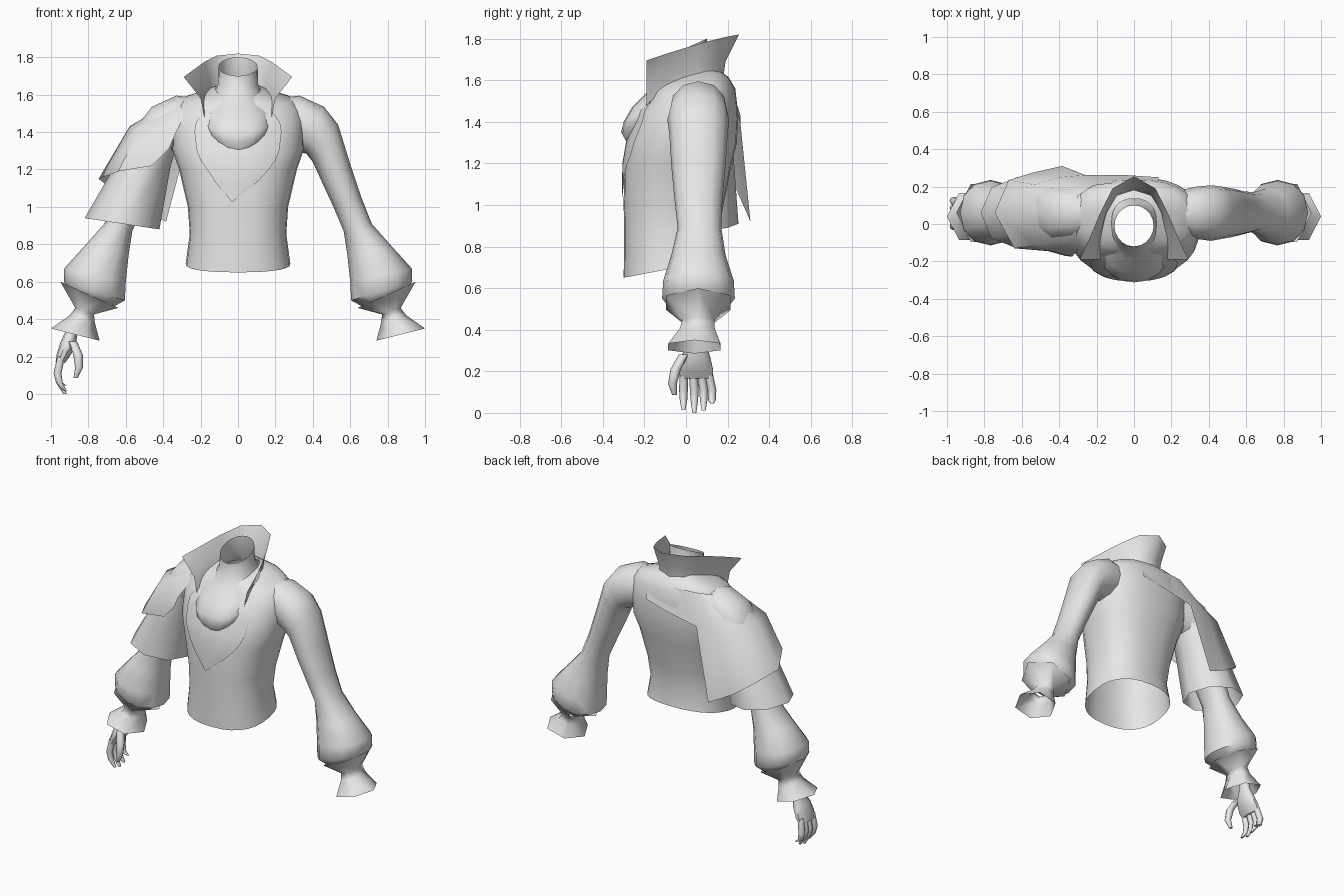
import bpy, bmesh, math
from mathutils import Vector as V

cloth = bpy.data.materials.new("light_grey")
cloth.diffuse_color = (0.8, 0.8, 0.8, 1)


def make(name, rows, closed, caps=False, extra=(), angle=50):
    """Skin rows of points into a smooth mesh; extra holds loose faces."""
    bm = bmesh.new()
    vr = [[bm.verts.new(p) for p in r] for r in rows]
    for a, b in zip(vr, vr[1:]):
        n = len(a)
        for i in range(n if closed else n - 1):
            j = (i + 1) % n
            bm.faces.new((a[i], a[j], b[j], b[i]))
    if caps:
        bm.faces.new(vr[0])
        bm.faces.new(vr[-1])
    for q in extra:
        bm.faces.new([bm.verts.new(p) for p in q])
    bmesh.ops.remove_doubles(bm, verts=bm.verts, dist=0.0005)
    bmesh.ops.recalc_face_normals(bm, faces=bm.faces)
    me = bpy.data.meshes.new(name)
    bm.to_mesh(me)
    bm.free()
    me.materials.append(cloth)
    me.shade_smooth()
    me.set_sharp_from_angle(angle=math.radians(angle))
    ob = bpy.data.objects.new(name, me)
    bpy.context.collection.objects.link(ob)
    return ob


def ring(a, b, w, sides, n=2.0):
    """Superellipse through the end points a and b with half-width vector w."""
    a, b, w = V(a), V(b), V(w)
    pts = []
    for k in range(sides):
        t = 2 * math.pi * k / sides
        c, s = math.cos(t), math.sin(t)
        c = math.copysign(abs(c) ** (2 / n), c)
        s = math.copysign(abs(s) ** (2 / n), s)
        pts.append((a + b) / 2 + (b - a) / 2 * c + w * s)
    return pts


def body(name, data, sides, n=2.0):
    """Upright tube: half-width, front y, back y, front z, back z, roundness."""
    rows = []
    for hw, yf, yb, zf, zb, *own in data:
        rows.append(ring((0, yf, zf), (0, yb, zb), (hw, 0, 0), sides,
                         own[0] if own else n))
    make(name, rows, True)


def limb(name, data, side, sides, grow=1.0, n=2.0, angle=50, caps=False):
    """Arm tube: inner x, z, outer x, z, front y, back y."""
    rows = []
    for xi, zi, xo, zo, yf, yb in data:
        y = (yf + yb) / 2
        rows.append(ring((side * xi, y, zi), (side * xo, y, zo),
                         (0, (yb - yf) / 2 * grow, 0), sides, n))
    return make(name, rows, True, caps, angle=angle)


# Torso, closing over the shoulders towards the neck
N = 2.4
torso = [(.28, -.30, .17, .65, .74), (.258, -.297, .155, .85, .86),
         (.268, -.30, .18, 1.0, 1.0), (.315, -.297, .22, 1.2, 1.2),
         (.35, -.28, .245, 1.3, 1.3), (.355, -.225, .25, 1.45, 1.45),
         (.335, -.185, .237, 1.5, 1.56), (.29, -.165, .205, 1.54, 1.615),
         (.20, -.15, .17, 1.57, 1.64), (.12, -.125, .135, 1.60, 1.665)]
body("torso", torso, 28, N)

# Neck running down into the puffed neckcloth
body("neck_and_neckcloth", [
    (.105, -.12, .10, 1.70, 1.80), (.108, -.125, .11, 1.63, 1.68),
    (.14, -.19, .14, 1.54, 1.62, 2.2), (.17, -.26, .14, 1.47, 1.61, 2.5),
    (.185, -.30, .14, 1.40, 1.59, 2.8), (.175, -.312, .14, 1.35, 1.56, 2.6),
    (.13, -.275, .14, 1.285, 1.52, 2.2)], 20)


def torso_front(x, z):
    for a, b in zip(torso, torso[1:]):
        if a[3] <= z <= b[3]:
            f = (z - a[3]) / (b[3] - a[3])
            hw, yf, yb = [a[i] + (b[i] - a[i]) * f for i in range(3)]
            c = (1 - abs(x / hw) ** N) ** (1 / N)
            return (yf + yb) / 2 - (yb - yf) / 2 * c


# Shirt front plate with a pointed bottom
rows = []
for z, hw, cx in ((1.5, .19, 0), (1.45, .225, 0), (1.4, .233, 0), (1.3, .22, 0),
                  (1.25, .20, 0), (1.2, .165, 0), (1.13, .11, -.01),
                  (1.03, .005, -.03)):
    xs = [cx + hw * (k / 5 - 1) for k in range(11)]
    rows.append([(x, torso_front(x, z) - .009, z) for x in xs])
make("shirt_front", rows, False)

# Flared standing collar
half = [((.17, -.19, 1.43), (.20, -.19, 1.58), (.29, -.19, 1.695)),
        ((.17, -.07, 1.55), (.185, -.07, 1.63), (.235, -.07, 1.735)),
        ((.145, .06, 1.61), (.15, .06, 1.67), (.18, .06, 1.775)),
        ((.09, .15, 1.62), (.095, .16, 1.69), (.115, .19, 1.808)),
        ((0, .18, 1.62), (0, .19, 1.69), (0, .255, 1.82))]
flip = [[(-x, y, z) for x, y, z in c] for c in half[-2::-1]]
make("collar", half + flip, False)

# Sleeves and flared cuffs on both arms
sleeve = [(.20, 1.36, .20, 1.58, -.05, .17), (.34, 1.29, .33, 1.595, -.08, .20),
          (.365, 1.285, .46, 1.535, -.09, .207), (.40, 1.24, .535, 1.44, -.08, .20),
          (.45, 1.13, .60, 1.23, -.07, .19), (.51, 1.0, .66, 1.05, -.055, .175),
          (.565, .87, .715, .91, -.04, .17), (.585, .74, .83, .78, -.07, .19),
          (.60, .60, .93, .67, -.11, .23), (.605, .50, .93, .60, -.115, .235),
          (.66, .47, .91, .56, -.08, .20), (.77, .45, .87, .48, 0, .12)]
cuff = [(.64, .46, .95, .60, -.10, .22), (.77, .425, .87, .46, -.02, .14),
        (.765, .38, .90, .42, -.03, .14), (.74, .285, 1.0, .35, -.09, .17)]
for side, label in ((1, "left"), (-1, "right")):
    limb(label + "_sleeve", sleeve, side, 12, n=2.2)
    limb(label + "_cuff", cuff, side, 6, 1.12, angle=120)

# Lower cape tier, a loose tube around the right upper arm
limb("lower_cape_tier", [
    (.33, 1.32, .46, 1.50, -.09, .20), (.36, 1.22, .60, 1.32, -.10, .22),
    (.42, .88, .82, .94, -.125, .245)], -1, 8, 1.04)

# Upper cape: columns from the chest, over the shoulder, to the long back corner
cape = [((-.29, -.12, 1.48), (-.33, -.175, 1.40), (-.37, -.17, 1.31)),
        ((-.30, -.08, 1.53), (-.44, -.145, 1.40), (-.46, -.145, 1.22)),
        ((-.32, -.01, 1.56), (-.53, -.11, 1.41), (-.64, -.13, 1.19)),
        ((-.32, .06, 1.585), (-.58, .06, 1.43), (-.745, .06, 1.15)),
        ((-.30, .15, 1.575), (-.53, .21, 1.39), (-.67, .235, 1.09)),
        ((-.22, .205, 1.59), (-.40, .25, 1.40), (-.54, .275, 1.0)),
        ((-.10, .22, 1.59), (-.26, .262, 1.39), (-.385, .31, .92))]
make("upper_cape", cape, False, extra=[
    ((-.10, .22, 1.59), (.13, .215, 1.575), (.13, .25, 1.47),
     (-.05, .262, 1.43), (-.26, .262, 1.39))])

# Right hand: palm, four fingers and a thumb
palm = [(.855, .40, .905, .40, .02, .10), (.86, .32, .92, .34, .01, .10),
        (.865, .26, .95, .275, -.03, .12), (.90, .20, .97, .21, -.04, .135),
        (.925, .165, .975, .17, -.03, .13)]
limb("palm", palm, -1, 10, caps=True)


def finger(name, path, r):
    rows = [ring(V(p) - V((r * f, 0, 0)), V(p) + V((r * f, 0, 0)), (0, r * f, 0), 8)
            for p, f in zip(path, (1, 1, .85, .45))]
    make(name, rows, True, caps=True)


for i, (y, tip) in enumerate(((-.012, .015), (.04, .0), (.085, .012), (.125, .045))):
    finger("finger_%d" % (i + 1), [(-.945, y * .85, .20), (-.965, y, .11),
                                   (-.955, y, .06), (-.925, y, tip)], .021)
finger("thumb", [(-.885, -.01, .28), (-.855, -.05, .21),
                 (-.85, -.065, .14), (-.868, -.055, .085)], .025)
